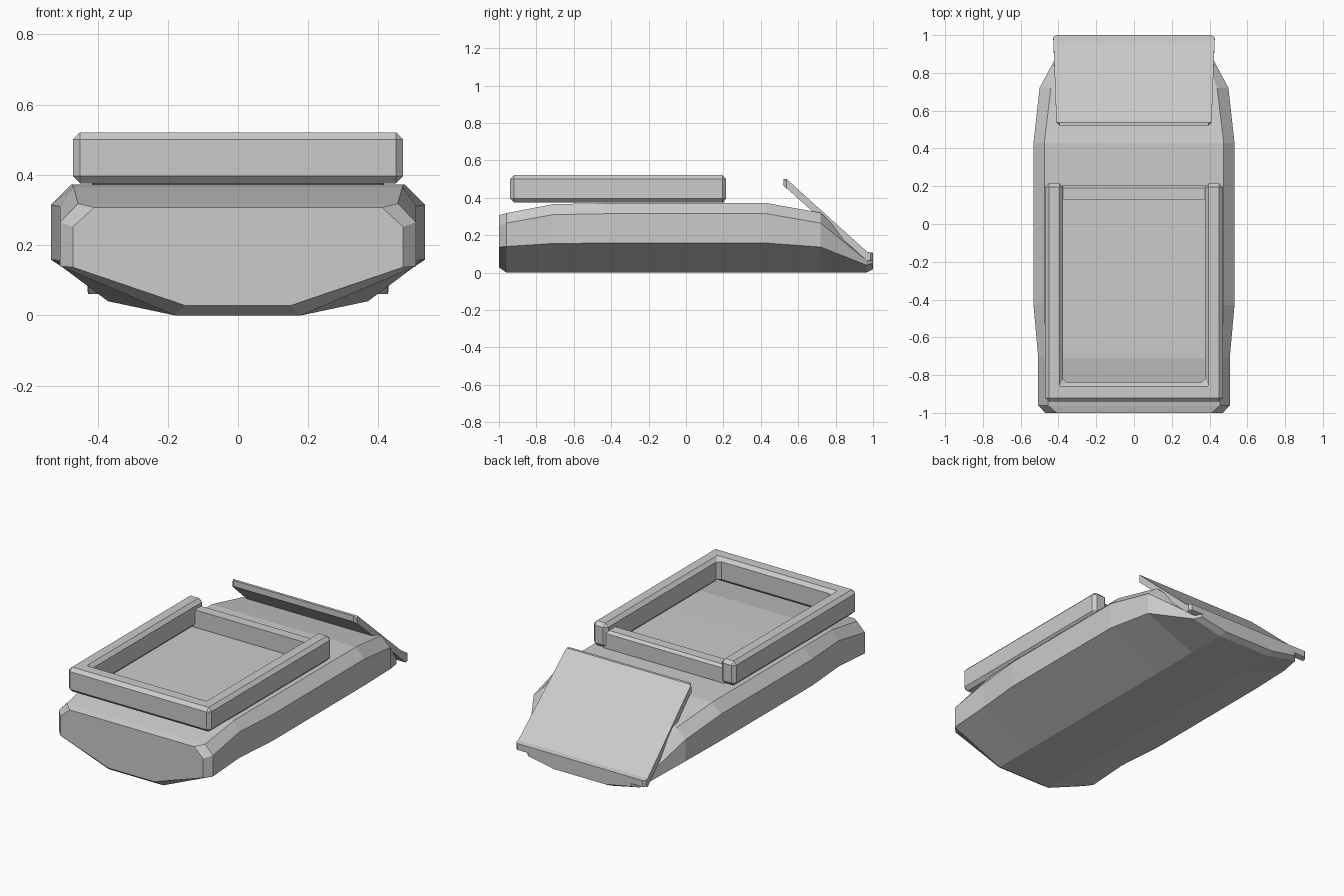
import bpy, bmesh

if "Cube" in bpy.data.objects:
    bpy.data.objects.remove(bpy.data.objects["Cube"])


def finish(name, bm, bevel=0.0):
    bmesh.ops.recalc_face_normals(bm, faces=bm.faces)
    if bevel:
        bmesh.ops.bevel(bm, geom=bm.edges[:], offset=bevel, segments=1,
                        affect='EDGES', clamp_overlap=True)
    mesh = bpy.data.meshes.new(name)
    bm.to_mesh(mesh)
    bm.free()
    obj = bpy.data.objects.new(name, mesh)
    bpy.context.collection.objects.link(obj)
    return obj


def loft(name, rings, bevel=0.0):
    bm = bmesh.new()
    loops = [[bm.verts.new(p) for p in ring] for ring in rings]
    n = len(loops[0])
    for a, b in zip(loops, loops[1:]):
        for i in range(n):
            j = (i + 1) % n
            bm.faces.new((a[i], a[j], b[j], b[i]))
    bm.faces.new(loops[0])
    bm.faces.new(loops[-1])
    return finish(name, bm, bevel)


def hull_ring(y, keel_w, keel_z, side_w, chine_z, shoulder_z, deck_w, deck_z):
    half = [(keel_w, keel_z), (side_w, chine_z), (side_w, shoulder_z), (deck_w, deck_z)]
    full = half + [(-x, z) for x, z in reversed(half)]
    return [(x, y, z) for x, z in full]


# Hull: eight-sided section lofted from the blunt front to the thin tail
loft("hull", [hull_ring(*s) for s in (
    (-1.00, 0.15, 0.028, 0.47, 0.137, 0.252, 0.41, 0.307),
    (-0.96, 0.18, 0.0, 0.507, 0.14, 0.265, 0.455, 0.318),
    (-0.71, 0.18, 0.0, 0.507, 0.156, 0.31, 0.468, 0.366),
    (-0.43, 0.18, 0.0, 0.532, 0.158, 0.315, 0.475, 0.372),
    (0.43, 0.18, 0.0, 0.532, 0.158, 0.315, 0.475, 0.372),
    (0.72, 0.18, 0.0, 0.50, 0.137, 0.265, 0.44, 0.32),
    (0.965, 0.18, 0.0, 0.37, 0.04, 0.065, 0.34, 0.09),
    (1.00, 0.17, 0.018, 0.34, 0.05, 0.065, 0.31, 0.08),
)])

# Raised coaming: U-shaped frame, open towards the back
u_shape = [(-0.47, 0.215), (-0.47, -0.94), (0.47, -0.94), (0.47, 0.215),
           (0.375, 0.215), (0.375, -0.84), (-0.375, -0.84), (-0.375, 0.215)]
loft("deck_frame", [[(x, y, z) for x, y in u_shape] for z in (0.376, 0.521)], 0.02)

# Lower crossbar closing the frame
bar = [(0.13, 0.376), (0.205, 0.376), (0.205, 0.465), (0.19, 0.48), (0.13, 0.48)]
loft("frame_crossbar", [[(x, y, z) for y, z in bar] for x in (-0.40, 0.40)])

# Sloping plate over the tail, slightly wider at its low end
plate = [(0.522, 0.465), (0.522, 0.50), (0.538, 0.50), (0.97, 0.11),
         (1.0, 0.106), (1.0, 0.068), (0.97, 0.06), (0.54, 0.45)]
rings = []
for side, inset in ((-1, 0), (-1, 0.015), (1, 0.015), (1, 0)):
    ring = []
    for i, (y, z) in enumerate(plate):
        w = 0.41 + 0.018 * (y - 0.52) / 0.48
        if inset == 0 and i in (0, 1):
            y, z = y + 0.014, z - 0.014
        if inset == 0 and i in (4, 5):
            y -= 0.014
        ring.append((side * (w - inset), y, z))
    rings.append(ring)
loft("sloping_plate", rings)
